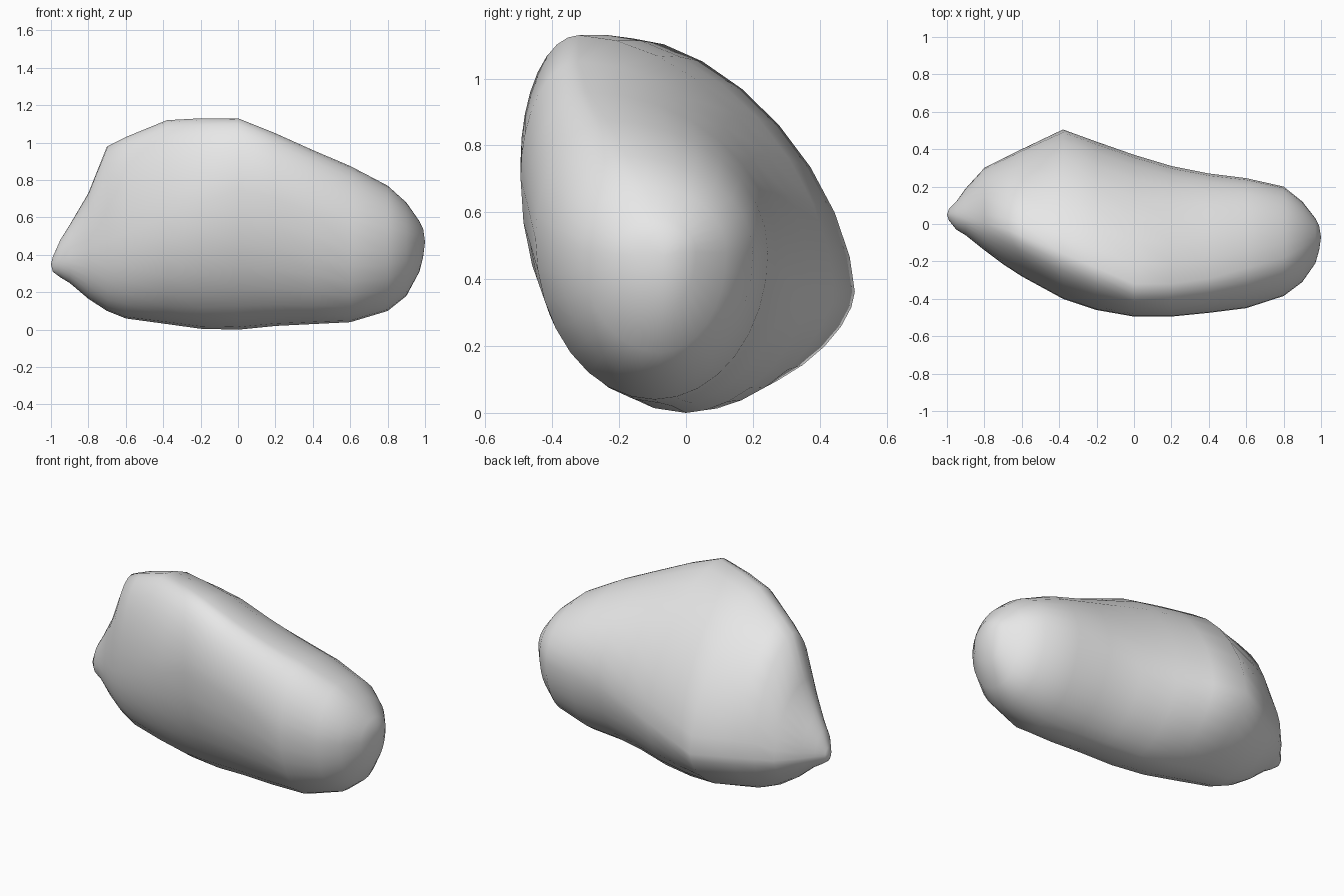
import bpy
import bmesh
from math import sin, cos, pi

cube = bpy.data.objects.get("Cube")
if cube:
    bpy.data.objects.remove(cube, do_unlink=True)

# Outline of the boulder along its length: x, front y, back y, bottom z, top z
OUTLINE = [
    (-.99, .02, .08, .31, .39),
    (-.95, -.03, .12, .28, .48),
    (-.9, -.06, .19, .25, .56),
    (-.8, -.14, .3, .165, .73),
    (-.7, -.215, .35, .1, .98),
    (-.6, -.28, .4, .06, 1.03),
    (-.38, -.4, .505, .03, 1.12),
    (-.2, -.46, .44, .005, 1.13),
    (0, -.495, .37, 0, 1.13),
    (.2, -.495, .31, .02, 1.05),
    (.4, -.475, .27, .03, .96),
    (.6, -.45, .245, .04, .875),
    (.8, -.385, .2, .1, .77),
    (.9, -.31, .12, .18, .68),
    (.97, -.21, .03, .31, .58),
    (.99, -.14, -.01, .39, .54),
]
TIPS = [(-1, .05, .35), (1, -.07, .47)]

# Guide lines: where each section reaches its top, bottom, front and back
CREST_Y = [(-1, .05), (-.7, -.02), (-.4, -.15), (0, -.32), (.3, -.32), (.8, -.18), (1, -.07)]
KEEL_Y = [(-1, .05), (-.3, .05), (0, 0), (.5, -.1), (1, -.07)]
FRONT_Z = [(-1, .35), (-.4, .6), (0, .75), (.3, .68), (.6, .52), (1, .47)]
BACK_Z = [(-1, .35), (-.4, .36), (0, .4), (.4, .48), (1, .48)]
BACK_FULLNESS = [(-1, 1.8), (-.4, 1.65), (.2, 1.85), (.6, 2), (1, 2)]
SIDES = 32


def along(keys, x):
    """Interpolate a guide line at x."""
    for (a, va), (b, vb) in zip(keys, keys[1:]):
        if x <= b:
            return va + (vb - va) * (x - a) / (b - a)
    return keys[-1][1]


def inside(value, low, high):
    """Keep a guide value well within a section."""
    margin = (high - low) * .2
    return min(max(value, low + margin), high - margin)


def section(bm, x, front, back, bottom, top):
    """Make one leaning ring from four rounded quarters."""
    crest = inside(along(CREST_Y, x), front, back)
    keel = inside(along(KEEL_Y, x), front, back)
    front_z = inside(along(FRONT_Z, x), bottom, top)
    back_z = inside(along(BACK_Z, x), bottom, top)
    ring = []
    for i in range(SIDES):
        c, s = cos(2 * pi * i / SIDES), sin(2 * pi * i / SIDES)
        power = 2 / (along(BACK_FULLNESS, x) if c > 0 else 2)
        cy = crest if s > 0 else keel
        cz = back_z if c > 0 else front_z
        y = cy + ((back if c > 0 else front) - cy) * abs(c) ** power
        z = cz + ((top if s > 0 else bottom) - cz) * abs(s) ** power
        ring.append(bm.verts.new((x, y, z)))
    return ring


# Boulder body: loft the rings and close both ends to a point
bm = bmesh.new()
rings = [section(bm, *row) for row in OUTLINE]
for a, b in zip(rings, rings[1:]):
    for i in range(SIDES):
        j = (i + 1) % SIDES
        bm.faces.new((a[i], a[j], b[j], b[i]))
for ring, tip in zip((rings[0], rings[-1]), TIPS):
    point = bm.verts.new(tip)
    for i in range(SIDES):
        bm.faces.new((ring[i], ring[(i + 1) % SIDES], point))
bmesh.ops.recalc_face_normals(bm, faces=bm.faces[:])
for face in bm.faces:
    face.smooth = True
mesh = bpy.data.meshes.new("boulder")
bm.to_mesh(mesh)
bm.free()
boulder = bpy.data.objects.new("boulder", mesh)
bpy.context.collection.objects.link(boulder)

# Plain grey stone
stone = bpy.data.materials.new("grey stone")
stone.use_nodes = True
colour = (.8, .8, .8, 1)
stone.diffuse_color = colour
for node in stone.node_tree.nodes:
    if node.type == 'BSDF_PRINCIPLED':
        node.inputs["Base Color"].default_value = colour
        node.inputs["Roughness"].default_value = .9
mesh.materials.append(stone)
